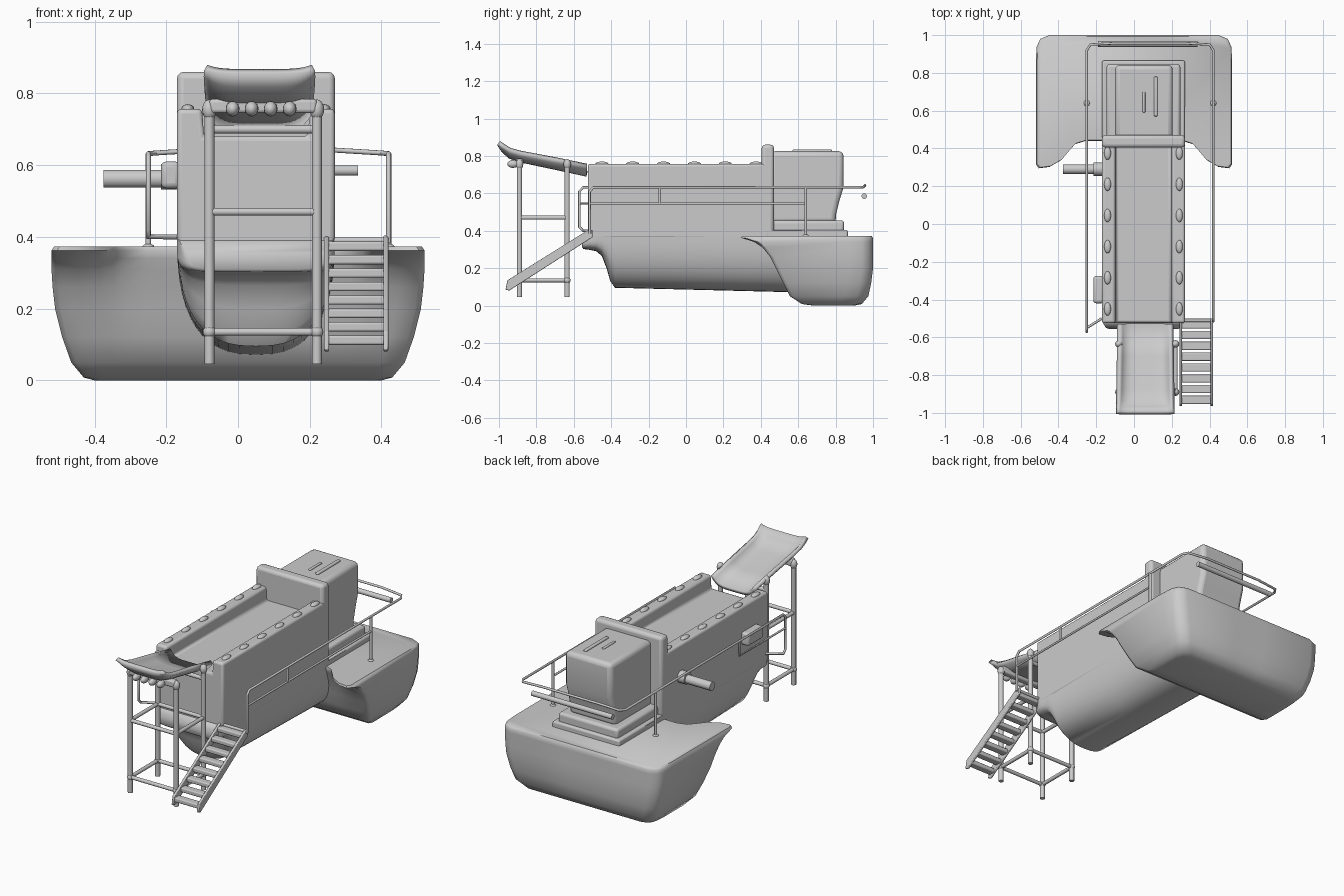
import bpy, bmesh, math
from mathutils import Vector

if "Cube" in bpy.data.objects:
    bpy.data.objects.remove(bpy.data.objects["Cube"])


def finish(obj, bevel=0.0, angle=40):
    if bevel:
        m = obj.modifiers.new("bevel", 'BEVEL')
        m.width, m.segments, m.limit_method = bevel, 3, 'ANGLE'
    bpy.ops.object.select_all(action='DESELECT')
    obj.select_set(True)
    bpy.context.view_layer.objects.active = obj
    bpy.ops.object.shade_smooth_by_angle(angle=math.radians(angle))
    return obj


def mesh_obj(name, bm):
    bmesh.ops.recalc_face_normals(bm, faces=bm.faces)
    me = bpy.data.meshes.new(name)
    bm.to_mesh(me)
    bm.free()
    obj = bpy.data.objects.new(name, me)
    bpy.context.collection.objects.link(obj)
    return obj


def loft(name, rings, closed=True, caps=True, bevel=0.0, angle=40):
    bm = bmesh.new()
    rows = [[bm.verts.new(p) for p in r] for r in rings]
    n = len(rows[0])
    for a, b in zip(rows, rows[1:]):
        for i in range(n if closed else n - 1):
            j = (i + 1) % n
            bm.faces.new((a[i], a[j], b[j], b[i]))
    if caps:
        bm.faces.new(rows[0])
        bm.faces.new(rows[-1])
    return finish(mesh_obj(name, bm), bevel, angle)


def box(name, x, y, z, bevel=0.01):
    ring = [(x[0], y[0]), (x[1], y[0]), (x[1], y[1]), (x[0], y[1])]
    return loft(name, [[(*p, h) for p in ring] for h in z], bevel=bevel)


def tube(name, pts, r):
    cu = bpy.data.curves.new(name, 'CURVE')
    cu.dimensions = '3D'
    cu.bevel_depth, cu.bevel_resolution, cu.use_fill_caps = r, 3, True
    sp = cu.splines.new('POLY')
    sp.points.add(len(pts) - 1)
    for p, c in zip(sp.points, pts):
        p.co = (*c, 1)
    obj = bpy.data.objects.new(name, cu)
    bpy.context.collection.objects.link(obj)
    bpy.ops.object.select_all(action='DESELECT')
    obj.select_set(True)
    bpy.context.view_layer.objects.active = obj
    bpy.ops.object.convert(target='MESH')
    return finish(bpy.context.object)


def ball(name, loc, scale):
    bm = bmesh.new()
    bmesh.ops.create_uvsphere(bm, u_segments=16, v_segments=10, radius=1)
    for v in bm.verts:
        v.co = Vector(a * s + c for a, s, c in zip(v.co, scale, loc))
    return finish(mesh_obj(name, bm), angle=80)


CX = 0.05  # centre line of the long body

# wide stern hull with swept forward tips, lofted upward
levels = [  # z, tip y, centre y, half width, back y
    (0, .68, .68, .40, .90), (.008, .62, .62, .43, .94), (.05, .555, .555, .465, .975),
    (.12, .52, .52, .49, .99), (.20, .48, .495, .51, 1), (.26, .45, .475, .517, 1),
    (.31, .41, .455, .52, 1), (.34, .365, .445, .52, 1), (.362, .295, .44, .52, 1),
    (.373, .30, .445, .513, .992)]
rings = []
for z, t, c, w, b in levels:
    half = [(.18, c), (.49, c), (.60, c - .12 * (c - t)), (.67, c - .4 * (c - t)),
            (.74, c - .7 * (c - t)), (.86, t + .05 * (c - t)), (.97, t), (1, t + .02),
            (1, b - .13), (.99, b - .06), (.955, b - .02), (.86, b), (.2, b)]
    pts = [(x * w, y, z) for x, y in half]
    rings.append(pts + [(-x, y, h) for x, y, h in reversed(pts)])
loft("stern_hull", rings, angle=50)

# lower body keel, lofted along its length
rings = []
for y, top, bot, e, w in [(-.555, .355, .31, 6, .185), (-.548, .365, .302, 6, .20),
                          (-.515, .40, .298, 6, .22), (-.48, .40, .29, 5, .22),
                          (-.45, .40, .265, 4, .22), (-.425, .40, .20, 3, .22),
                          (-.405, .40, .13, 2.6, .22), (-.38, .40, .095, 2.6, .218),
                          (.1, .40, .083, 2.6, .22), (.62, .40, .07, 2.6, .22)]:
    ring = []
    for i in range(25):
        a = math.pi * i / 24
        c, s = math.cos(a), math.sin(a)
        ring.append((CX + w * math.copysign(abs(c) ** (2 / e), c), y,
                     top - (top - bot) * abs(s) ** (2 / e)))
    rings.append(ring)
loft("keel", rings, angle=50)

# upper body with open trough
u = [(-.17, .36), (.27, .36), (.27, .757), (.20, .757), (.195, .68), (-.095, .68),
     (-.10, .757), (-.17, .757)]
loft("trough_body", [[(x, y, z) for x, z in u] for y in (-.525, .45)], bevel=.013)
for x in (-.14, .24):
    for i in range(6):
        ball("rim_knob", (x, -.45 + i * .165, .757), (.018, .035, .013))

# bulkhead, cabin and its stepped plinth
box("bulkhead", (-.17, .27), (.405, .47), (.37, .86), .018)
box("plinth_lower", (-.17, .27), (.44, .865), (.36, .405))
box("plinth_upper", (-.145, .245), (.44, .845), (.39, .455), .015)
cab = [(.45, .44), (.80, .44), (.803, .49), (.82, .56), (.842, .63), (.842, .825), (.45, .825)]
loft("cabin", [[(x, y, z) for y, z in cab] for x in (-.10, .205)], bevel=.025, angle=50)
box("roof_slot_long", (.105, .125), (.57, .78), (.815, .835), .006)
box("roof_slot_short", (.045, .06), (.59, .70), (.815, .833), .005)

# receiving chute with flared lip
rings = []
for y, rim, floor, w in [(-1, .872, .862, .15), (-.975, .855, .825, .15), (-.94, .835, .795, .147),
                         (-.88, .82, .775, .145), (-.70, .787, .737, .142),
                         (-.53, .752, .70, .14)]:
    ring = []
    for i in range(25):
        t = i / 12 - 1
        ring.append((.06 + w * t, y, floor + (rim - floor) * abs(t) ** 5))
    rings.append(ring)
chute = loft("chute", rings, closed=False, caps=False, angle=60)
m = chute.modifiers.new("thickness", 'SOLIDIFY')
m.thickness, m.offset = .022, 0
box("chute_beam", (-.08, .22), (-.91, -.87), (.745, .785))
for i in range(4):
    x = -.015 + i * .053
    ball("chute_roller", (x, -.925, .757), (.019, .03, .021))

# scaffold tower under the chute
LX, LY = (-.08, .22), (-.89, -.635)
for x in LX:
    for y in LY:
        tube("tower_leg", [(x, y, .045), (x, y, .765)], .014)
        ball("leg_cap", (x, y, .755), (.02, .02, .028))
        ball("leg_joint", (x, y, .135), (.018, .018, .018))
    for z in (.135, .47):
        tube("tower_side_bar", [(x, LY[0], z), (x, LY[1], z)], .011)
for y in LY:
    for z in (.135, .47):
        tube("tower_cross_bar", [(LX[0], y, z), (LX[1], y, z)], .011)
tube("tower_top_bar", [(LX[0], LY[1], .70), (LX[1], LY[1], .70)], .012)

# boarding ladder
side = [(-.965, .085), (-.945, .08), (-.50, .365), (-.50, .405), (-.53, .40), (-.955, .135)]
for x in (.24, .405):
    loft("ladder_side", [[(x + d, y, z) for y, z in side] for d in (0, .014)], bevel=.004)
for i in range(8):
    f = i / 7
    y, z = -.93 + .40 * f, .115 + .262 * f
    box("ladder_step", (.245, .415), (y - .023, y + .021), (z - .016, z + .010), .006)

# handrail around the deck
tube("top_rail", [(.42, -.515, .385), (.42, -.515, .61), (.42, -.495, .632), (.42, .92, .632),
                  (.40, .95, .634), (.27, .957, .642), (-.10, .957, .642), (-.23, .95, .634),
                  (-.25, .92, .632), (-.25, -.55, .632), (-.25, -.57, .61), (-.25, -.57, .42),
                  (-.25, -.55, .40), (-.17, -.50, .40)], .007)
tube("lower_rail_right", [(.42, -.515, .545), (.42, .64, .545)], .006)
tube("lower_rail_left", [(-.25, -.57, .545), (-.25, -.14, .545), (-.25, -.14, .632)], .006)
tube("short_post", [(.42, -.14, .545), (.42, -.14, .632)], .007)
for x in (.42, -.25):
    tube("rail_post", [(x, .64, .365), (x, .64, .632)], .008)
    ball("post_foot", (x, .64, .373), (.016, .016, .008))
tube("ladder_top_bar", [(.26, -.51, .39), (.42, -.51, .39)], .009)
tube("rear_bar", [(-.19, .953, .585), (.335, .953, .585)], .015)

# port side spout and control box
tube("spout", [(-.375, .29, .562), (-.15, .29, .562)], .026)
tube("spout_collar", [(-.215, .29, .567), (-.15, .29, .567)], .036)
box("control_box", (-.215, -.16), (-.42, -.275), (.535, .61), .015)
